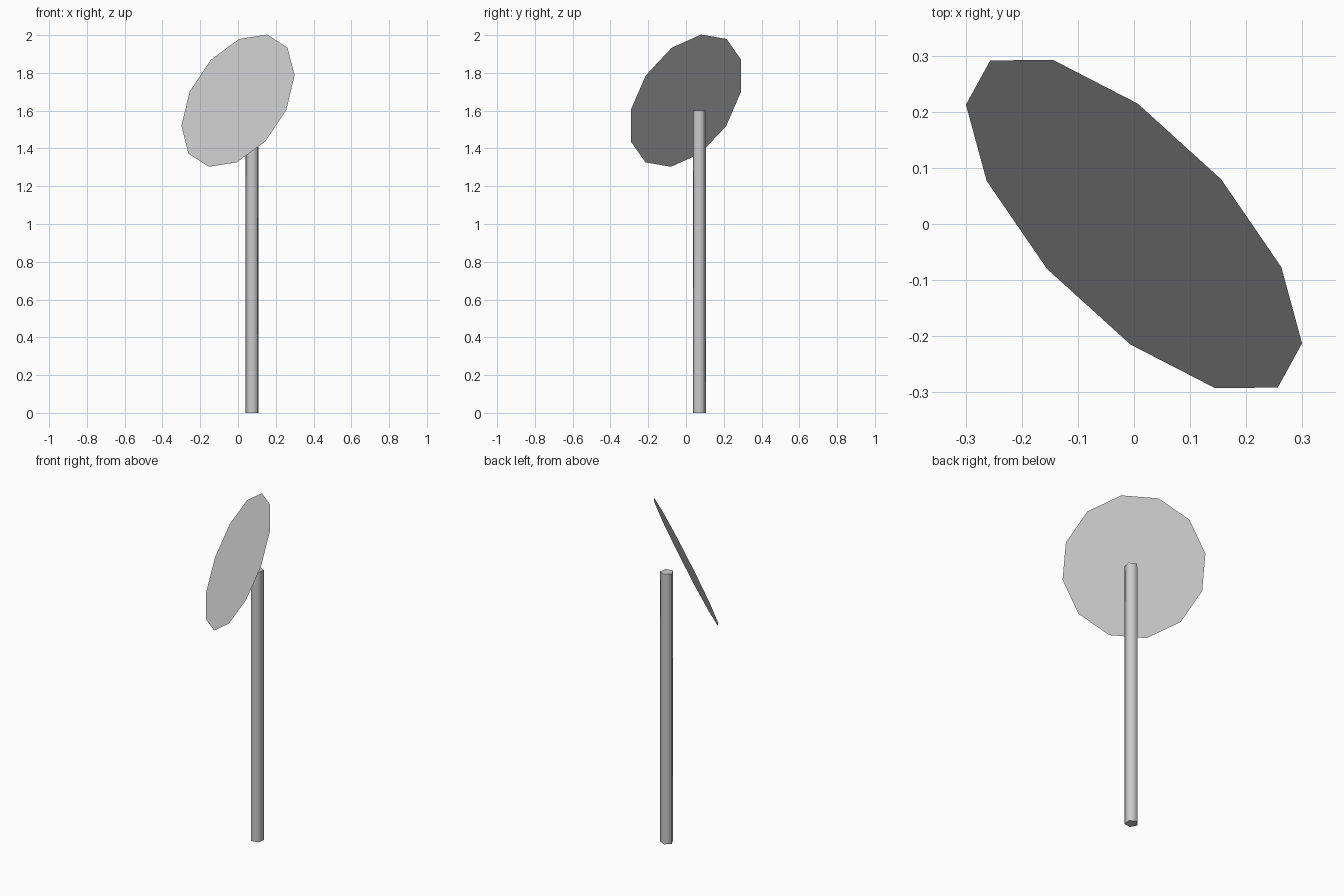
import bpy, math
from mathutils import Matrix, Vector

if "Cube" in bpy.data.objects:
    bpy.data.objects.remove(bpy.data.objects["Cube"])

# Five-sided post, one corner towards front right
R, H = 0.037, 1.6
bpy.ops.mesh.primitive_cylinder_add(vertices=5, radius=R, depth=H,
                                    location=(0.076, 0.07, H / 2))
post = bpy.context.object
post.name = "post"
corner = Vector(post.data.vertices[0].co[:2])
turn = math.radians(-45) - math.atan2(corner.y, corner.x)
post.data.transform(Matrix.Rotation(turn, 4, 'Z'))
bpy.ops.object.shade_smooth_by_angle(angle=math.radians(80))

# Flat twelve-sided sign plate, tilted up towards front left
bpy.ops.mesh.primitive_circle_add(vertices=12, radius=0.391, fill_type='NGON')
plate = bpy.context.object
plate.name = "sign_plate"
x_axis = Vector((0.154, 0.079, 0.347)).normalized()
normal = Vector((-0.642, -0.634, 0.43))
normal = (normal - x_axis * normal.dot(x_axis)).normalized()
y_axis = normal.cross(x_axis)
plate.matrix_world = Matrix.Translation((0, 0, 1.653)) @ Matrix(
    (x_axis, y_axis, normal)).transposed().to_4x4()
